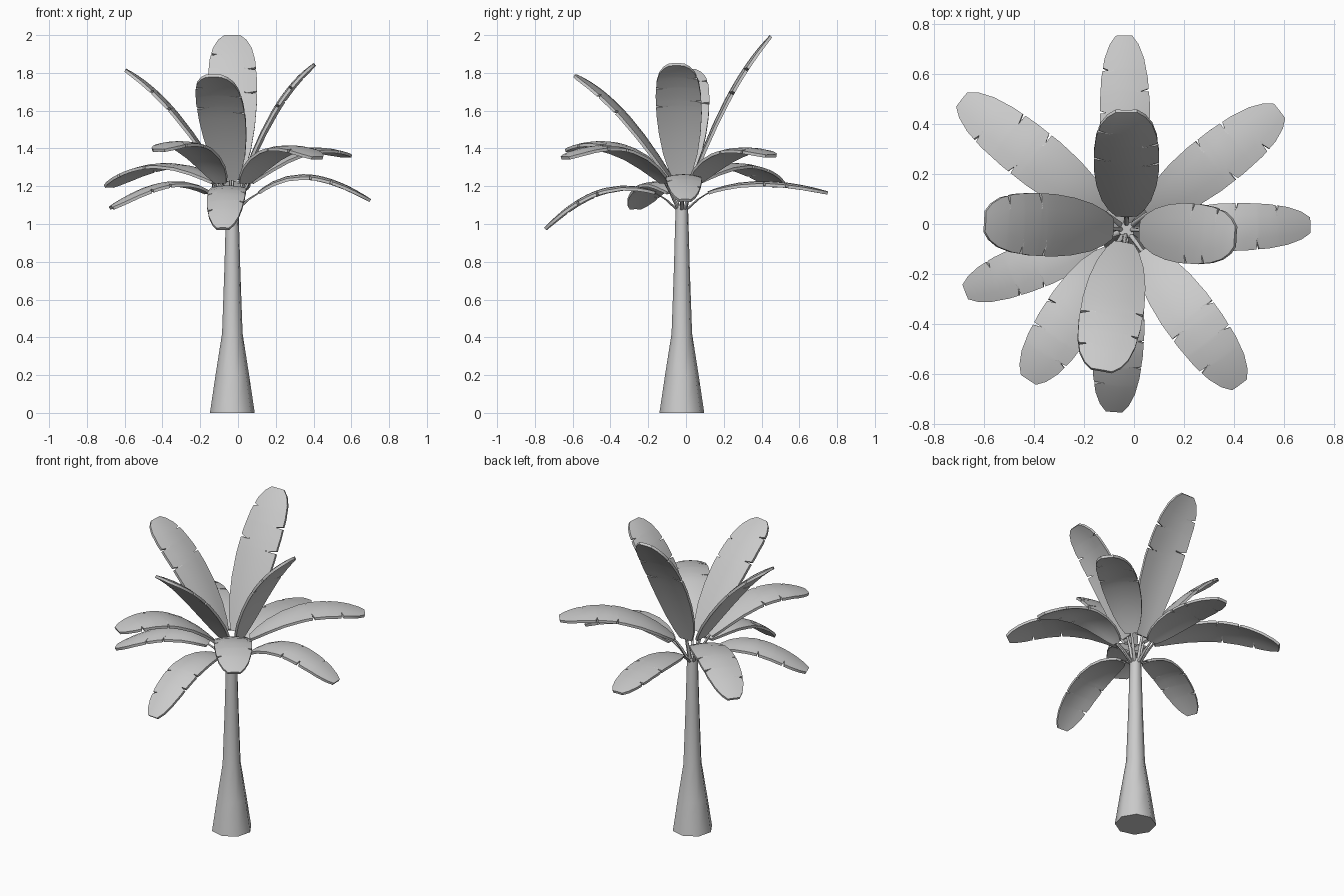
import bpy, bmesh, math
from mathutils import Vector

if "Cube" in bpy.data.objects:
    bpy.data.objects.remove(bpy.data.objects["Cube"])

grey = bpy.data.materials.new("plain grey")
grey.use_nodes = True
grey.diffuse_color = (0.6, 0.6, 0.6, 1)
grey.node_tree.nodes["Principled BSDF"].inputs["Base Color"].default_value = grey.diffuse_color

CROWN = Vector((-0.03, -0.022, 1.07))
UP = Vector((0, 0, 1))


def finish(name, bm, angle):
    bmesh.ops.recalc_face_normals(bm, faces=bm.faces)
    mesh = bpy.data.meshes.new(name)
    bm.to_mesh(mesh)
    bm.free()
    mesh.materials.append(grey)
    obj = bpy.data.objects.new(name, mesh)
    bpy.context.collection.objects.link(obj)
    bpy.ops.object.select_all(action='DESELECT')
    obj.select_set(True)
    bpy.context.view_layer.objects.active = obj
    bpy.ops.object.shade_smooth_by_angle(angle=math.radians(angle))


def loft(name, centres, radii, sides, phase=0):
    """Capped tube through the centres, with level rings."""
    bm = bmesh.new()
    rings = []
    for c, r in zip(centres, radii):
        rings.append([bm.verts.new(c + Vector((r * math.cos(a), r * math.sin(a), 0)))
                      for a in (phase + math.tau * i / sides for i in range(sides))])
    for low, high in zip(rings, rings[1:]):
        for i in range(sides):
            j = (i + 1) % sides
            bm.faces.new((low[i], low[j], high[j], high[i]))
    bm.faces.new(rings[0][::-1])
    bm.faces.new(rings[-1])
    finish(name, bm, 62)


# Half-width of a blade along its length, and its torn notches (place, side)
OUTLINE = [(0, 0.32), (0.06, 0.54), (0.16, 0.76), (0.3, 0.92), (0.45, 1), (0.62, 1),
           (0.77, 0.93), (0.88, 0.79), (0.955, 0.58), (1, 0.33)]
NOTCHES = [(0.52, 1), (0.57, -1), (0.7, 1), (0.82, -1)]
GAP = 0.009
THICK = 0.016


def half_width(t):
    for (t0, w0), (t1, w1) in zip(OUTLINE, OUTLINE[1:]):
        if t <= t1:
            return w0 + (w1 - w0) * (t - t0) / (t1 - t0)


def leaf(name, tip, width, start, mid, flip):
    """start = (reach, height) of the blade base, mid = (share of reach, height)."""
    tip = Vector(tip)
    flat = Vector((tip.x - CROWN.x, tip.y - CROWN.y, 0))
    reach = flat.length
    out = flat.normalized()
    side = UP.cross(out)
    trunk_axis = Vector((CROWN.x, CROWN.y, 0))
    base = trunk_axis + out * start[0] + UP * start[1]
    middle = trunk_axis + out * reach * mid[0] + UP * mid[1]
    bend = middle * 2 - (base + tip) / 2

    # Blade: two layers of strips across a bent midrib, edges drooping
    stations = {t: 0 for t, _ in OUTLINE}
    for t, s in NOTCHES:
        stations.update({t - GAP: 0, t: s * flip, t + GAP: 0})
    bm = bmesh.new()
    layers = []
    for offset in (-THICK / 2, THICK / 2):
        rows = []
        for t in sorted(stations):
            point = base * (1 - t) ** 2 + bend * 2 * t * (1 - t) + tip * t * t
            along = ((bend - base) * (1 - t) + (tip - bend) * t).normalized()
            normal = along.cross(side)
            row = []
            for s in (-1, -0.5, 0, 0.5, 1):
                torn = s and stations[t] == s
                k = (0.58 * s if torn else s) * half_width(t)
                back = along * GAP if torn else Vector()
                row.append(bm.verts.new(point - back + side * k * width / 2
                                        + normal * (offset - 0.014 * k * k)))
            rows.append(row)
        for a, b in zip(rows, rows[1:]):
            for i in range(4):
                bm.faces.new((a[i], a[i + 1], b[i + 1], b[i]))
        # Rim order: base row, one edge, tip row back, other edge
        layers.append(rows[0] + [r[-1] for r in rows[1:-1]] + rows[-1][::-1]
                      + [r[0] for r in rows[-2:0:-1]])
    lower, upper = layers
    for i in range(len(lower)):
        bm.faces.new((lower[i - 1], lower[i], upper[i], upper[i - 1]))
    finish(name + "_leaf", bm, 40)

    # Stalk
    root = CROWN + out * 0.018
    inner = base + (bend - base) * 0.1
    loft(name + "_stalk", [root, root.lerp(base, 0.55) + UP * 0.008, base, inner],
         [0.011, 0.009, 0.007, 0.003], 6)


# Trunk
heights = [0, 0.2, 0.42, 0.75, 1.1]
loft("trunk", [Vector((CROWN.x, CROWN.y, z)) for z in heights],
     [0.12, 0.09, 0.055, 0.043, 0.033], 8, 0.15)

# Crown: upright, spreading and drooping leaves
UPRIGHT, SPREADING, DROOPING = (0.058, 1.235), (0.11, 1.22), (0.14, 1.165)
leaves = [
    ("back_upright", (-0.03, 0.45, 1.995), 0.26, UPRIGHT, (0.53, 1.685)),
    ("right_upright", (-0.595, 0.01, 1.815), 0.25, UPRIGHT, (0.55, 1.605)),
    ("left_upright", (0.405, -0.05, 1.845), 0.24, UPRIGHT, (0.53, 1.62)),
    ("front_upright", (-0.13, -0.585, 1.785), 0.25, UPRIGHT, (0.55, 1.59)),
    ("back_right_spreading", (-0.685, 0.495, 1.2), 0.22, SPREADING, (0.55, 1.315)),
    ("back_left_spreading", (0.58, 0.45, 1.36), 0.22, SPREADING, (0.55, 1.385)),
    ("front_right_spreading", (-0.42, -0.62, 1.39), 0.22, SPREADING, (0.55, 1.415)),
    ("front_left_spreading", (0.42, -0.64, 1.35), 0.22, SPREADING, (0.55, 1.4)),
    ("back_drooping", (-0.04, 0.75, 1.165), 0.2, DROOPING, (0.55, 1.22)),
    ("front_drooping", (-0.08, -0.745, 0.975), 0.2, DROOPING, (0.6, 1.175)),
    ("left_drooping", (0.7, -0.005, 1.125), 0.19, DROOPING, (0.55, 1.255)),
    ("right_drooping", (-0.67, -0.27, 1.085), 0.19, DROOPING, (0.55, 1.215)),
]
for i, (name, tip, width, start, mid) in enumerate(leaves):
    leaf(name, tip, width, start, mid, 1 if i % 2 else -1)
